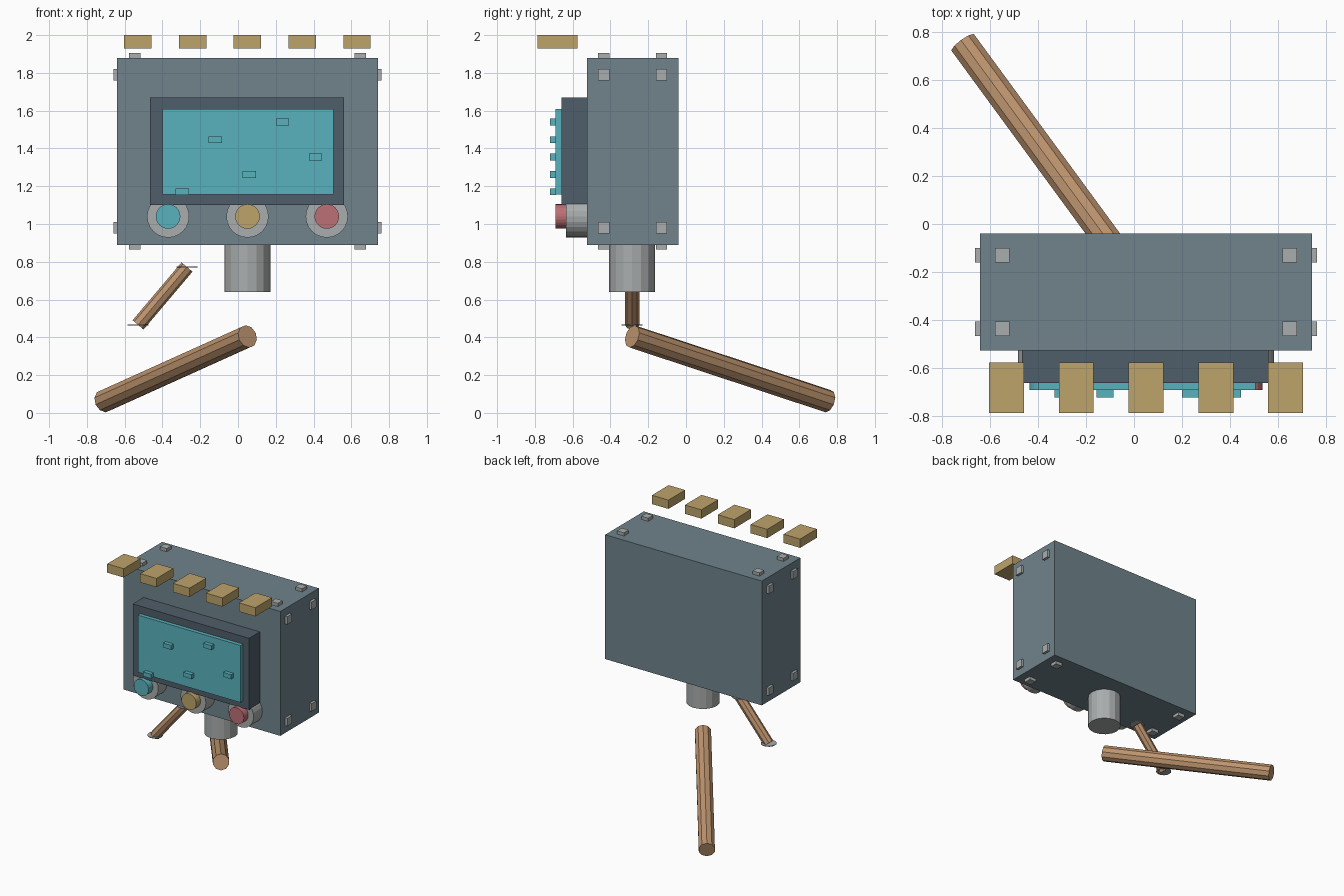
import bpy
from mathutils import Vector

cube = bpy.data.objects.get("Cube")
if cube:
    bpy.data.objects.remove(cube, do_unlink=True)


def material(name, rgb):
    mat = bpy.data.materials.new(name)
    mat.use_nodes = True
    mat.diffuse_color = (*rgb, 1)
    mat.node_tree.nodes["Principled BSDF"].inputs["Base Color"].default_value = (*rgb, 1)
    return mat


SLATE = material("slate", (0.16, 0.23, 0.26))
DARK = material("dark slate", (0.08, 0.112, 0.144))
TEAL = material("teal", (0.10, 0.45, 0.51))
GOLD = material("gold", (0.51, 0.37, 0.145))
RED = material("red", (0.51, 0.16, 0.18))
GREY = material("grey", (0.40, 0.42, 0.42))
WOOD = material("wood", (0.51, 0.296, 0.156))


def finish(name, mat):
    obj = bpy.context.object
    obj.name = name
    obj.data.materials.append(mat)
    return obj


def box(name, low, high, mat):
    low, high = Vector(low), Vector(high)
    bpy.ops.mesh.primitive_cube_add(size=1, location=(low + high) / 2)
    obj = finish(name, mat)
    obj.data.transform(obj.matrix_basis.to_3x3().to_4x4())
    for v in obj.data.vertices:
        v.co *= high - low
    return obj


def block(name, centre, size, mat):
    c, half = Vector(centre), Vector(size) / 2
    return box(name, c - half, c + half, mat)


def rod(name, start, end, radius, sides, mat):
    start, end = Vector(start), Vector(end)
    axis = end - start
    bpy.ops.mesh.primitive_cylinder_add(
        vertices=sides, radius=radius, depth=axis.length, location=(start + end) / 2,
        rotation=axis.to_track_quat("Z", "Y").to_euler())
    return finish(name, mat)


MID_X, MID_Y = 0.05, -0.285

# Housing, bezel and screen
box("housing", (-0.64, -0.525, 0.89), (0.74, -0.04, 1.88), SLATE)
box("bezel", (-0.465, -0.66, 1.10), (0.56, -0.52, 1.67), DARK)
box("screen", (-0.40, -0.69, 1.155), (0.505, -0.655, 1.61), TEAL)

# Raised marks on the screen
for x, z in ((-0.295, 1.17), (0.06, 1.262), (0.41, 1.355), (-0.12, 1.447), (0.235, 1.54)):
    block("screen_mark", (x, -0.704, z), (0.07, 0.034, 0.035), TEAL)

# Knobs under the screen
for i, mat in enumerate((TEAL, GOLD, RED)):
    x = MID_X + (i - 1) * 0.42
    rod("knob_base", (x, -0.52, 1.04), (x, -0.635, 1.04), 0.112, 24, GREY)
    rod("knob_cap", (x, -0.63, 1.04), (x, -0.69, 1.04), 0.065, 24, mat)

# Row of floating tabs above the front
for i in range(5):
    block("top_tab", (MID_X + (i - 2) * 0.29, -0.68, 1.965), (0.145, 0.21, 0.07), GOLD)

# Square bolts at the corners of the sides, top and bottom
for y in (-0.435, -0.13):
    for sx in (-1, 1):
        for z in (0.98, 1.79):
            block("side_bolt", (MID_X + sx * 0.69, y, z), (0.04, 0.06, 0.062), GREY)
        for z in (0.885, 1.885):
            block("end_bolt", (MID_X + sx * 0.597, y, z), (0.06, 0.06, 0.04), GREY)

# Neck and the two loose poles
rod("neck", (MID_X, MID_Y, 0.64), (MID_X, MID_Y, 0.895), 0.122, 16, GREY)
rod("long_pole", (MID_X, MID_Y, 0.405), (-0.71, 0.752, 0.062), 0.061, 10, WOOD)
low, high = Vector((-0.529, MID_Y, 0.466)), Vector((-0.27, MID_Y, 0.772))
rod("short_pole", low, high, 0.038, 8, WOOD)
for end in (low, high):
    rod("pole_washer", end - Vector((0, 0, 0.003)), end + Vector((0, 0, 0.003)), 0.056, 16, GREY)
